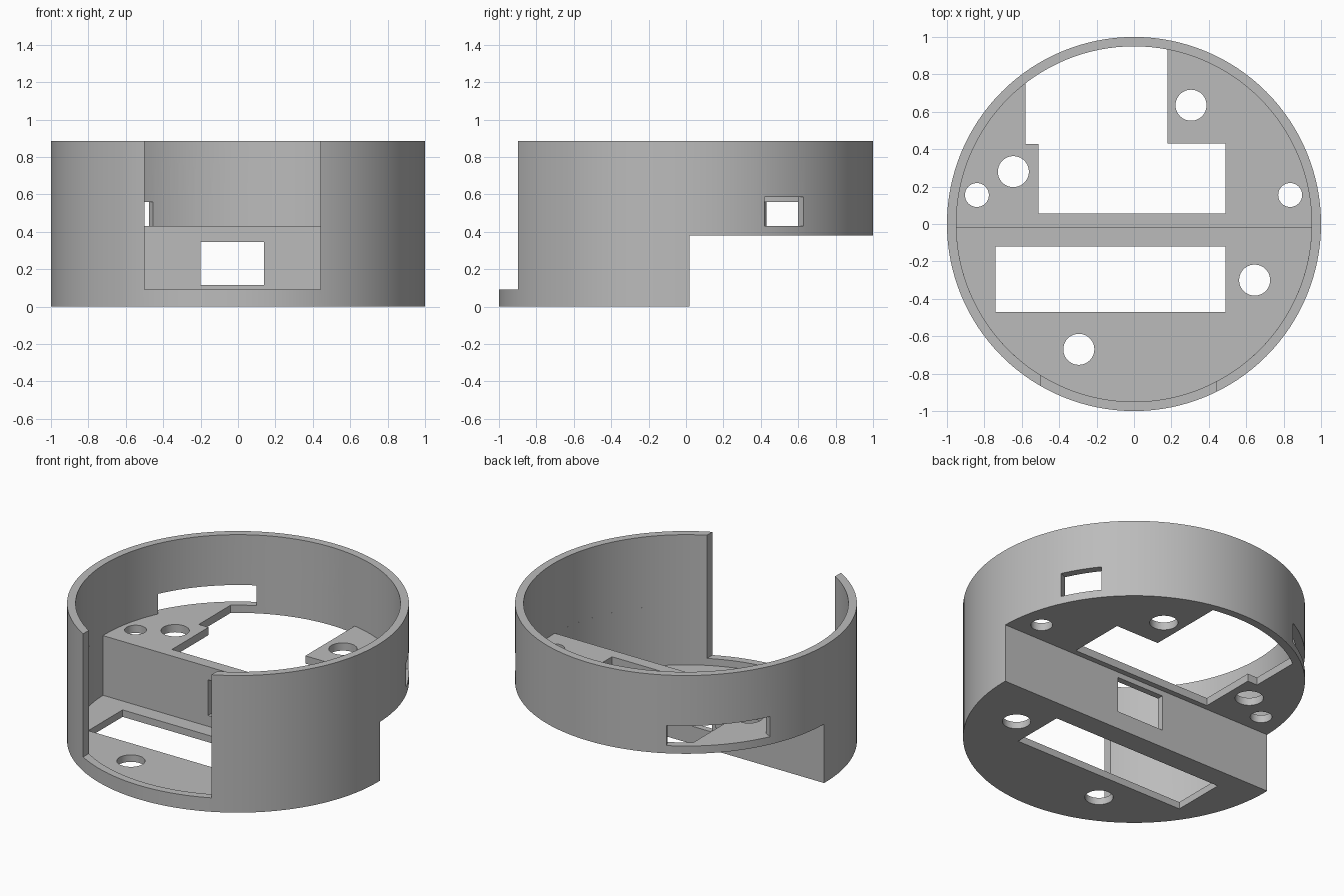
import bpy
import bmesh
from math import sin, cos, asin, radians, pi, hypot

cube = bpy.data.objects.get("Cube")
if cube:
    bpy.data.objects.remove(cube, do_unlink=True)

SEG = 128
R_OUT, R_IN = 1.0, 0.95
TOP, STEP, FLOOR, DECK = 0.885, 0.38, 0.045, 0.43


def prism(name, points, z0, z1):
    """Extrude a flat outline from z0 to z1."""
    bm = bmesh.new()
    face = bm.faces.new([bm.verts.new((x, y, z0)) for x, y in points])
    grown = bmesh.ops.extrude_face_region(bm, geom=[face])["geom"]
    for v in grown:
        if isinstance(v, bmesh.types.BMVert):
            v.co.z = z1
    bmesh.ops.recalc_face_normals(bm, faces=bm.faces)
    mesh = bpy.data.meshes.new(name)
    bm.to_mesh(mesh)
    bm.free()
    obj = bpy.data.objects.new(name, mesh)
    bpy.context.collection.objects.link(obj)
    return obj


def arc(r, a0, a1, n=SEG):
    return [(r * cos(a0 + (a1 - a0) * i / n), r * sin(a0 + (a1 - a0) * i / n))
            for i in range(n + 1)]


def circle(r, cx=0, cy=0, n=SEG):
    return [(cx + x, cy + y) for x, y in arc(r, 0, 2 * pi, n)[:-1]]


def rect(x0, x1, y0, y1):
    return [(x0, y0), (x1, y0), (x1, y1), (x0, y1)]


def sector(a0, a1):
    """Wedge that crosses the wall between two angles in degrees."""
    a0, a1 = radians(a0), radians(a1)
    return arc(0.9, a0, a1, 12) + arc(1.1, a1, a0, 12)


cutters = []


def cut(points, z0, z1):
    cutters.append(prism("cutter", points, z0, z1))


housing = prism("round_housing", circle(R_OUT), 0, TOP)

# Space under the raised back deck
cut(rect(-2, 2, 0.02, 2), -1, STEP)
# Upper cavity, then the deeper front bay
cut(circle(R_IN), DECK, 2)
a = asin(0.02 / R_IN)
cut(arc(R_IN, pi + a, 2 * pi - a, SEG // 2), FLOOR, DECK + 0.1)
# Open front of the wall above a low lip
cut(rect(-0.5, 0.44, -2, -0.7), 0.09, 2)
# Slot in the front floor
cut(rect(-0.74, 0.49, -0.47, -0.12), -0.2, 0.2)
# Opening in the back deck, running out to the wall
cut(rect(-0.51, 0.49, 0.055, 0.43), 0.2, 0.6)
x0, x1 = -0.58, 0.18
rim = arc(R_IN, asin(hypot(R_IN, 0) and (R_IN**2 - x1**2)**0.5 / R_IN),
          pi - asin((R_IN**2 - x0**2)**0.5 / R_IN), 48)
cut([(x0, 0.428), (x1, 0.428)] + rim, 0.2, 0.6)
# Window in the riser between the two levels
prism_window = prism("cutter", rect(-0.2, 0.14, -0.1, 0.045), 0.115, 0.345)
cutters.append(prism_window)
# Side windows through the wall
cut(sector(24.8, 39), DECK, 0.585)
cut(sector(118.5, 154.5), DECK, 0.56)
# Screw holes
for x, y, r in ((-0.295, -0.67, 0.083), (0.645, -0.3, 0.083),
                (0.305, 0.635, 0.083), (-0.645, 0.28, 0.083),
                (-0.84, 0.155, 0.064), (0.835, 0.155, 0.064)):
    cut(circle(r, x, y, 40), -0.2, 0.6)

# Apply every cut in turn
bpy.ops.object.select_all(action='DESELECT')
bpy.context.view_layer.objects.active = housing
housing.select_set(True)
for cutter in cutters:
    mod = housing.modifiers.new("cut", 'BOOLEAN')
    mod.operation = 'DIFFERENCE'
    mod.solver = 'EXACT'
    mod.object = cutter
    bpy.ops.object.modifier_apply(modifier=mod.name)
    bpy.data.objects.remove(cutter, do_unlink=True)

# Single grey plastic
grey = bpy.data.materials.new("grey_plastic")
grey.use_nodes = True
colour = (0.5, 0.5, 0.5, 1)
grey.diffuse_color = colour
grey.node_tree.nodes["Principled BSDF"].inputs["Base Color"].default_value = colour
housing.data.materials.clear()
housing.data.materials.append(grey)
bpy.ops.object.shade_smooth_by_angle(angle=radians(30))
